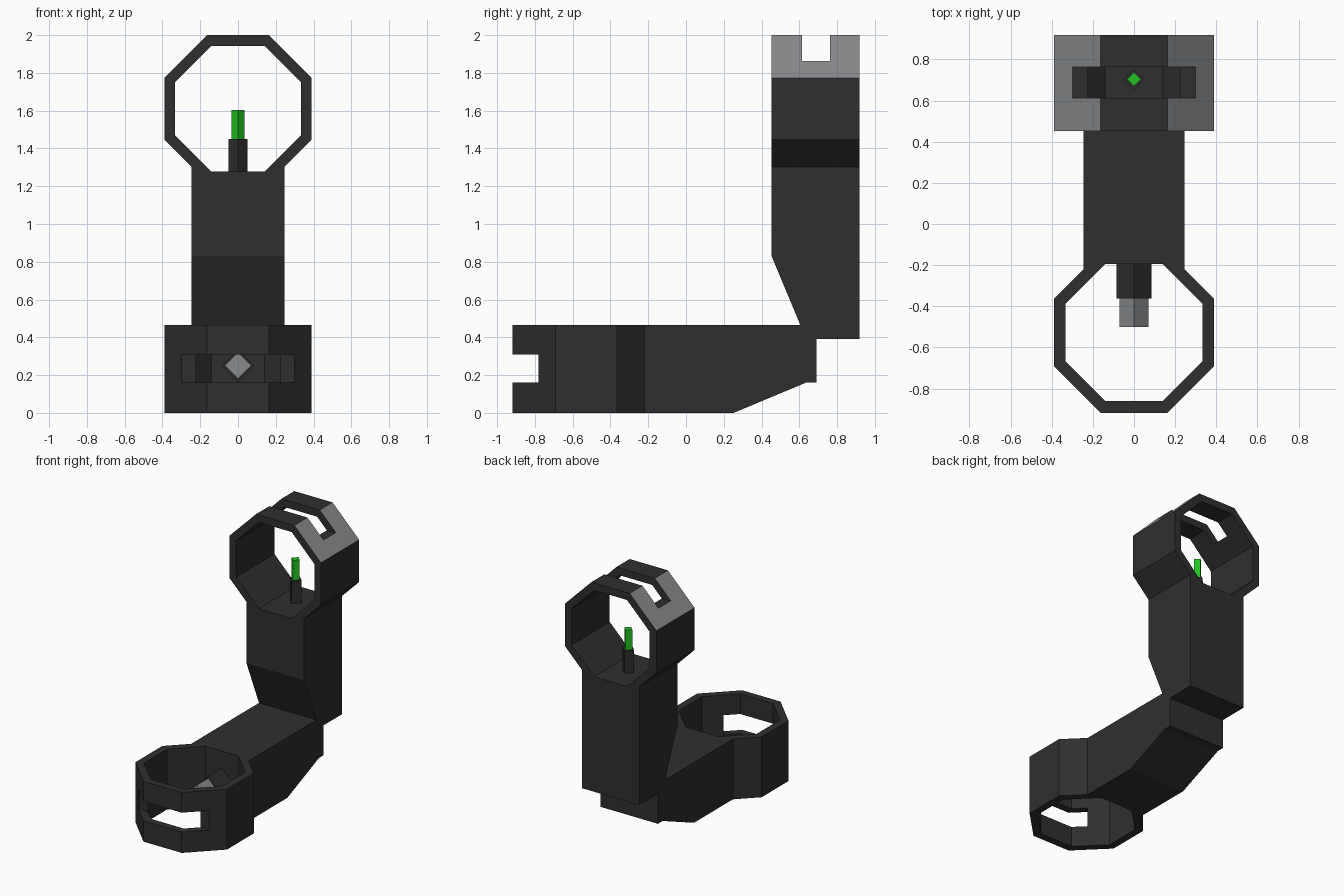
import bpy, bmesh
from math import radians
from mathutils import Matrix

cube = bpy.data.objects.get("Cube")
if cube:
    bpy.data.objects.remove(cube, do_unlink=True)


def material(name, rgb):
    mat = bpy.data.materials.new(name)
    mat.use_nodes = True
    color = (*rgb, 1)
    mat.diffuse_color = color
    mat.node_tree.nodes["Principled BSDF"].inputs["Base Color"].default_value = color
    return mat


DARK = material("dark_grey", (0.028, 0.028, 0.028))
GREY = material("mid_grey", (0.25, 0.253, 0.26))
GREEN = material("bright_green", (0.016, 0.55, 0.016))

DEPTH = 0.465


def prism(name, outline, extrude, mats):
    """Closed outline of 3D points pushed along a vector."""
    bm = bmesh.new()
    face = bm.faces.new([bm.verts.new(p) for p in outline])
    new = bmesh.ops.extrude_face_region(bm, geom=[face])["geom"]
    bmesh.ops.translate(bm, vec=extrude,
                        verts=[v for v in new if isinstance(v, bmesh.types.BMVert)])
    bmesh.ops.recalc_face_normals(bm, faces=bm.faces)
    mesh = bpy.data.meshes.new(name)
    bm.to_mesh(mesh)
    bm.free()
    for mat in mats:
        mesh.materials.append(mat)
    obj = bpy.data.objects.new(name, mesh)
    bpy.context.collection.objects.link(obj)
    return obj


def octagon(r, c, z):
    return [(c, -r, z), (r, -c, z), (r, c, z), (c, r, z),
            (-c, r, z), (-r, c, z), (-r, -c, z), (-c, -r, z)]


def combine(obj, steps):
    """Bake a chain of booleans and drop the tools."""
    for operation, tool in steps:
        tool.hide_render = True
        mod = obj.modifiers.new(operation, "BOOLEAN")
        mod.operation, mod.object, mod.solver = operation, tool, "EXACT"
    graph = bpy.context.evaluated_depsgraph_get()
    baked = bpy.data.meshes.new_from_object(obj.evaluated_get(graph))
    obj.modifiers.clear()
    obj.data = baked
    for _, tool in steps:
        bpy.data.objects.remove(tool, do_unlink=True)


def ring_arm(name, slope_mat):
    # Octagonal collar; its two far slopes may carry a second colour
    collar = prism(name, octagon(0.39, 0.163, 0), (0, 0, DEPTH), [DARK, slope_mat])
    for poly in collar.data.polygons:
        if abs(poly.normal.x) > 0.5 and poly.normal.y < -0.5:
            poly.material_index = 1
    # Arm with a tapered heel
    side = [(0.28, 0), (0.78, 0), (1.163, 0.16), (1.22, 0.16),
            (1.22, DEPTH), (0.28, DEPTH)]
    arm = prism("arm_tool", [(-0.245, y, z) for y, z in side], (0.49, 0, 0), [DARK])
    # Through hole and slot
    hole = prism("hole_tool", octagon(0.333, 0.14, -0.1), (0, 0, DEPTH + 0.2), [DARK])
    slot = prism("slot_tool", [(-0.3, -0.5, 0.16), (0.3, -0.5, 0.16),
                               (0.3, -0.25, 0.16), (-0.3, -0.25, 0.16)],
                 (0, 0, 0.15), [DARK])
    combine(collar, [("UNION", arm), ("DIFFERENCE", hole), ("DIFFERENCE", slot)])
    return collar


def post(name, half, start, end, mat):
    """Diamond-section post inside the collar."""
    z = 0.25
    outline = [(half, start, z), (0, start, z + half),
               (-half, start, z), (0, start, z - half)]
    return prism(name, outline, (0, end - start, 0), [mat])


# Lower half lies flat, upper half is the same part stood upright
lower = [ring_arm("lower_ring_arm", DARK),
         post("lower_post_base", 0.085, 0.167, 0.345, DARK),
         post("lower_post_tip", 0.07, 0.027, 0.167, GREY)]
upper = [ring_arm("upper_ring_arm", GREY),
         post("upper_post_base", 0.05, 0.16, 0.345, DARK),
         post("upper_post_tip", 0.034, 0.006, 0.16, GREEN)]

for obj in lower:
    obj.data.transform(Matrix.Translation((0, -0.528, 0)))
stand = Matrix.Translation((0, 0.453, 1.61)) @ Matrix.Rotation(radians(-90), 4, "X")
for obj in upper:
    obj.data.transform(stand)
